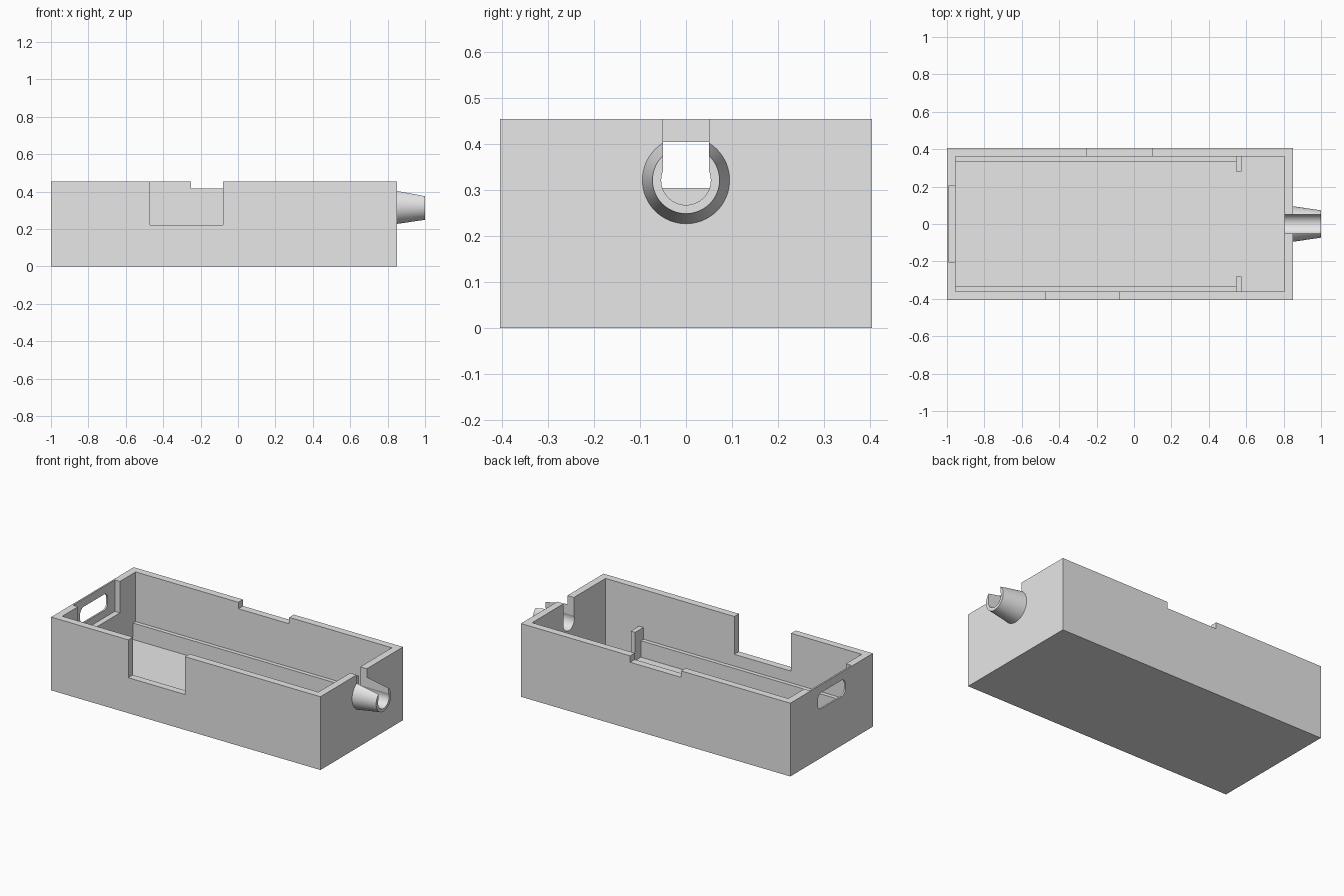
import bpy
import bmesh
from math import pi, radians
from mathutils import Matrix, Vector

cube = bpy.data.objects.get("Cube")
if cube:
    bpy.data.objects.remove(cube, do_unlink=True)

grey = bpy.data.materials.new("light grey plastic")
grey.use_nodes = True
grey.diffuse_color = (0.8, 0.8, 0.8, 1)
grey.node_tree.nodes["Principled BSDF"].inputs["Base Color"].default_value = (0.8, 0.8, 0.8, 1)


def finish(name, bm):
    mesh = bpy.data.meshes.new(name)
    bm.to_mesh(mesh)
    bm.free()
    mesh.materials.append(grey)
    obj = bpy.data.objects.new(name, mesh)
    bpy.context.collection.objects.link(obj)
    return obj


def box(name, x, y, z, corner=0):
    """Box from three (low, high) ranges; corner rounds the edges along x."""
    bm = bmesh.new()
    bmesh.ops.create_cube(bm, size=1)
    for v in bm.verts:
        v.co = Vector([(lo + hi) / 2 + c * (hi - lo) for c, (lo, hi) in zip(v.co, (x, y, z))])
    if corner:
        along_x = [e for e in bm.edges if abs(e.verts[0].co.x - e.verts[1].co.x) > 1e-4]
        bmesh.ops.bevel(bm, geom=along_x, offset=corner, segments=8, profile=0.5,
                        affect='EDGES')
    return finish(name, bm)


def frustum(name, x0, x1, r0, r1, z):
    """Round cone section along x."""
    bm = bmesh.new()
    place = Matrix.Translation(((x0 + x1) / 2, 0, z)) @ Matrix.Rotation(pi / 2, 4, 'Y')
    bmesh.ops.create_cone(bm, cap_ends=True, segments=64, radius1=r0, radius2=r1,
                          depth=x1 - x0, matrix=place)
    return finish(name, bm)


def combine(target, tool, operation):
    tool.hide_render = True
    mod = target.modifiers.new("cut", 'BOOLEAN')
    mod.operation = operation
    mod.solver = 'EXACT'
    mod.object = tool
    bpy.context.view_layer.objects.active = target
    bpy.ops.object.modifier_apply(modifier=mod.name)
    bpy.data.objects.remove(tool, do_unlink=True)


TOP = 0.455
OVER = 0.6
PIPE_Z = 0.322

# Open tray with a tapered cable spout on the end wall
tray = box("tray", (-1, 0.85), (-0.405, 0.405), (0, TOP))
combine(tray, frustum("spout", 0.82, 1, 0.0994, 0.073, PIPE_Z), 'UNION')

# Cavity, rim notches, end recess, rounded slot, spout bore and its open top
for cutter in (
    box("cavity", (-0.955, 0.805), (-0.36, 0.36), (0.045, OVER)),
    box("front_notch", (-0.47, -0.08), (-0.5, -0.3), (0.22, OVER)),
    box("back_notch", (-0.25, 0.10), (0.3, 0.5), (0.415, OVER)),
    box("end_recess", (-0.99, -0.9), (-0.205, 0.205), (0.26, OVER)),
    box("end_slot", (-1.1, -0.9), (-0.135, 0.135), (0.305, 0.405), corner=0.035),
    frustum("spout_bore", 0.75, 1.1, 0.054, 0.054, PIPE_Z),
    box("spout_opening", (0.75, 1.1), (-0.05, 0.05), (PIPE_Z, OVER)),
):
    combine(tray, cutter, 'DIFFERENCE')

# Support ledges and stop posts on both long inner walls
parts = [tray]
for side, label in ((-1, "front"), (1, "back")):
    def span(a, b):
        return tuple(sorted((side * a, side * b)))
    parts.append(box(label + "_ledge", (-0.965, 0.545), span(0.335, 0.37), (0.03, 0.147)))
    parts.append(box(label + "_post", (0.545, 0.575), span(0.28, 0.37), (0.03, 0.22)))

bpy.ops.object.select_all(action='DESELECT')
for part in parts:
    part.select_set(True)
bpy.context.view_layer.objects.active = tray
bpy.ops.object.shade_smooth_by_angle(angle=radians(30))
